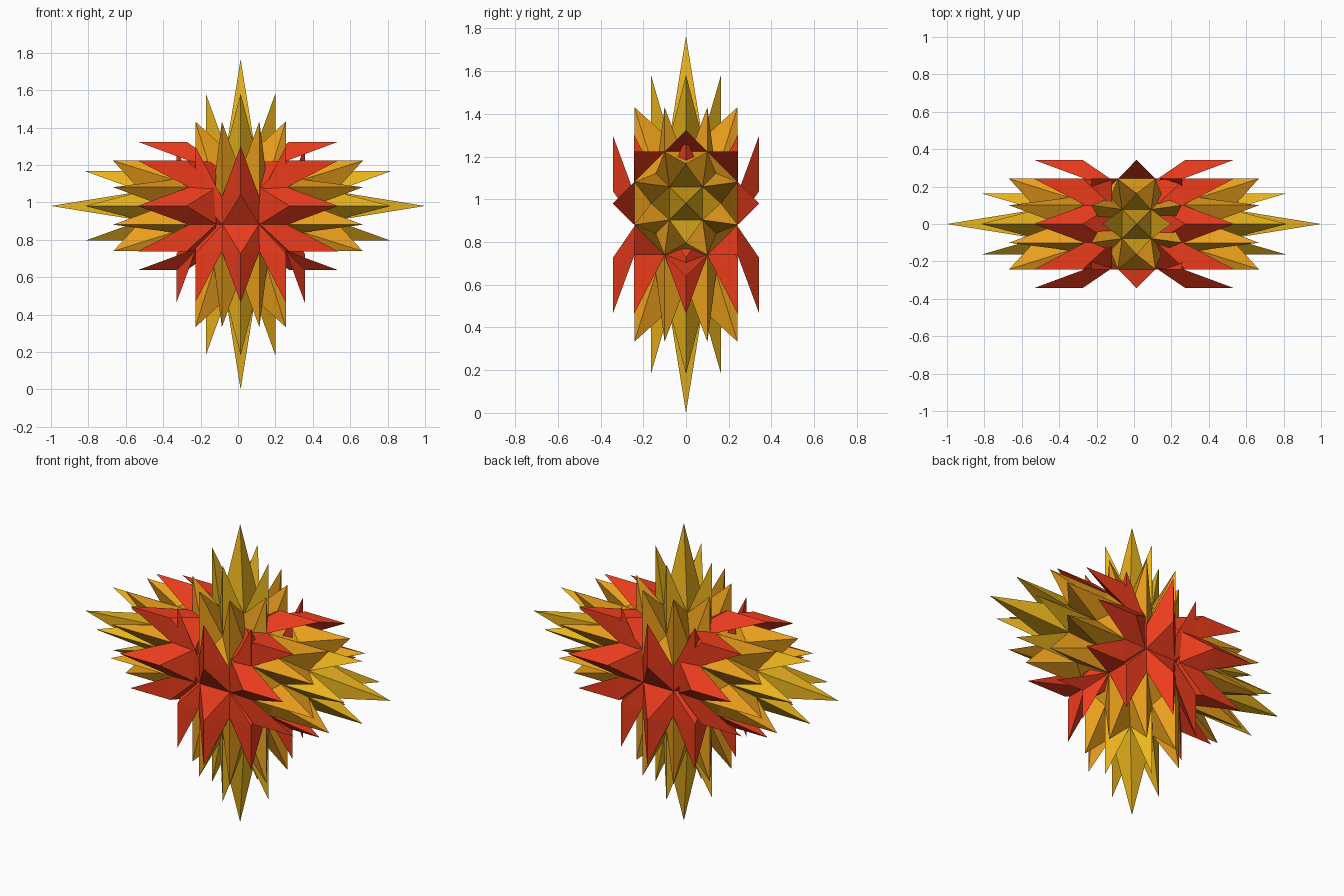
import bpy, bmesh
from math import sin, cos, radians, pi
from mathutils import Matrix

if "Cube" in bpy.data.objects:
    bpy.data.objects.remove(bpy.data.objects["Cube"])


def material(name, rgb):
    m = bpy.data.materials.new(name)
    m.diffuse_color = (*rgb, 1)
    m.use_nodes = True
    m.node_tree.nodes["Principled BSDF"].inputs["Base Color"].default_value = m.diffuse_color
    return m


MATS = [material("yellow", (0.83, 0.46, 0.012)),
        material("amber", (0.83, 0.35, 0.012)),
        material("red", (0.83, 0.045, 0.012))]


def cluster(name, matrix):
    """Dome of spikes along local +Z, tiled so neighbouring spikes share base points."""
    bm = bmesh.new()

    def ring(count, start, r, h):
        out = []
        for i in range(count):
            a = radians(start) + 2 * pi * i / count
            out.append(bm.verts.new((r * cos(a), r * sin(a), h)))
        return out

    def face(verts, mat):
        bm.faces.new(verts).material_index = mat

    def spike(base, tip, mat):
        t = bm.verts.new(tip)
        for a, b in zip(base, base[1:] + base[:1]):
            face((a, b, t), mat)

    def above(v, h):
        return (v.co.x, v.co.y, h)

    # Base points, from the middle outwards, then the rim below
    corner = ring(4, 45, 0.11, 0.40)
    inner = ring(4, 0, 0.175, 0.28)
    valley = ring(4, 45, 0.20, 0.23)
    mid = ring(8, 22.5, 0.262, 0.145)
    outer = ring(8, 0, 0.343, 0.157)
    rim = ring(8, 22.5, 0.255, 0.0)
    for i in (0, 2):
        inner[i].co.x *= 0.186 / 0.175
        inner[i + 1].co.y *= 0.164 / 0.175

    # Centre spike and the four beside it
    spike(corner, (0, 0, 0.8825), 0)
    for i in range(4):
        spike([corner[i - 1], inner[i], corner[i]], above(inner[i], 0.70), 0)

    # Ring of eight amber spikes
    for i in range(8):
        q = i // 2
        if i % 2 == 0:
            base = [corner[q], inner[q], mid[i], valley[q]]
        else:
            base = [corner[q], valley[q], mid[i], inner[(q + 1) % 4]]
        spike(base, above(mid[i], 0.55), 1)

    # Ring of eight thin red spikes, amber gaps behind them, red sloping underside
    for i in range(8):
        q = i // 2
        back = inner[q] if i % 2 == 0 else valley[q]
        face((back, mid[i - 1], mid[i]), 1)
        spike([mid[i - 1], outer[i], mid[i]], above(outer[i], 0.418), 2)
        face((outer[i], mid[i - 1], rim[i - 1]), 2)
        face((outer[i], rim[i - 1], rim[i]), 2)
        face((outer[i], rim[i], mid[i]), 2)
    face(rim, 2)

    bmesh.ops.recalc_face_normals(bm, faces=bm.faces)
    mesh = bpy.data.meshes.new(name)
    bm.to_mesh(mesh)
    bm.free()
    for m in MATS:
        mesh.materials.append(m)
    ob = bpy.data.objects.new(name, mesh)
    ob.matrix_world = matrix
    bpy.context.collection.objects.link(ob)


# Upright pair, then the sideways pair set slightly apart and higher
for label, turn in (("top", 0), ("bottom", pi)):
    cluster(label + "_spikes", Matrix.Translation((0.014, 0, 0.8825)) @ Matrix.Rotation(turn, 4, 'Y'))
for label, s in (("right", 1), ("left", -1)):
    cluster(label + "_spikes",
            Matrix.Translation((s * 0.1175, 0, 0.981)) @ Matrix.Rotation(s * pi / 2, 4, 'Y'))
